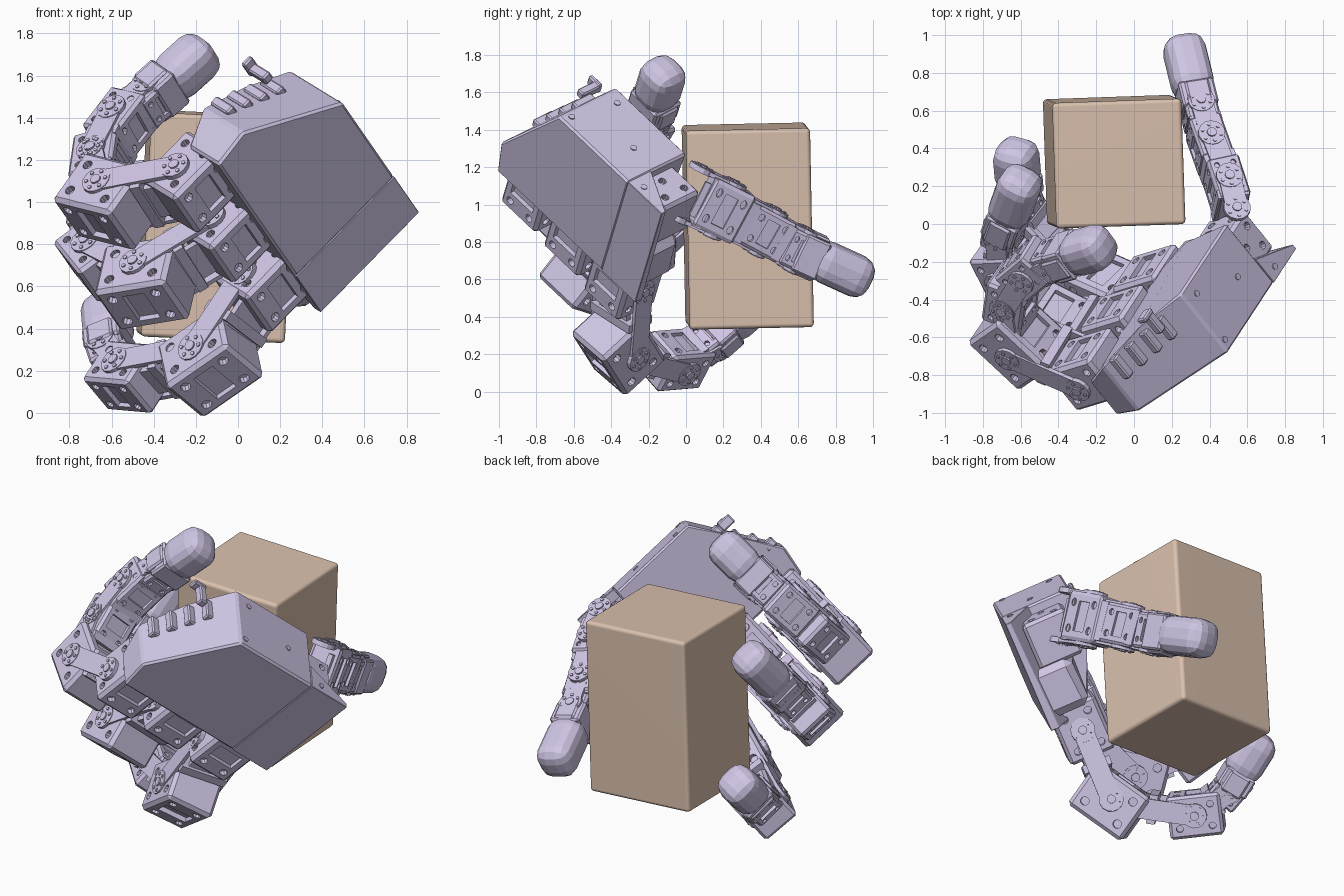
import bpy, bmesh, math
from mathutils import Matrix, Vector, Euler

if "Cube" in bpy.data.objects:
    bpy.data.objects.remove(bpy.data.objects["Cube"])


def material(name, color):
    m = bpy.data.materials.new(name)
    m.diffuse_color = color
    m.use_nodes = True
    m.node_tree.nodes["Principled BSDF"].inputs["Base Color"].default_value = m.diffuse_color
    return m


LILAC = material("lilac_plastic", (0.63, 0.56, 0.78, 1))
TAN = material("tan_card", (0.70, 0.53, 0.42, 1))


def finish(name, bm, matrix, mat=LILAC, bevel=0.0, segs=1):
    bmesh.ops.recalc_face_normals(bm, faces=bm.faces)
    me = bpy.data.meshes.new(name)
    bm.to_mesh(me)
    bm.free()
    me.materials.append(mat)
    ob = bpy.data.objects.new(name, me)
    ob.matrix_world = matrix
    bpy.context.collection.objects.link(ob)
    if bevel:
        b = ob.modifiers.new("bevel", 'BEVEL')
        b.width, b.segments = bevel, segs
    return ob


def add_box(bm, c, size):
    bmesh.ops.create_cube(bm, size=1, matrix=Matrix.Translation(c) @ Matrix.Diagonal((*size, 1)))


def add_cyl(bm, c, r, depth, axis='Z', sides=16):
    rot = {'X': Matrix.Rotation(math.pi / 2, 4, 'Y'), 'Y': Matrix.Rotation(math.pi / 2, 4, 'X'),
           'Z': Matrix.Identity(4)}[axis]
    bmesh.ops.create_cone(bm, cap_ends=True, segments=sides, radius1=r, radius2=r, depth=depth,
                          matrix=Matrix.Translation(c) @ rot)


def frame(origin, x_dir, y_hint):
    # x along the link, y along the hinge
    x = Vector(x_dir).normalized()
    y = (Vector(y_hint) - x * x.dot(Vector(y_hint))).normalized()
    m = Matrix((x, y, x.cross(y))).transposed().to_4x4()
    m.translation = origin
    return m


# Palm frame: s across the knuckles, t toward the fingers, d out of the palm
E1 = Vector((0.43, 0.655, -0.62)).normalized()
PALM = frame((0.86, -0.13, 0.95), E1, (-0.676, -0.19, -0.72))


def at(s, t, d):
    return PALM @ Vector((s, t, d))


def slab(name, outline, bevel=0.012):
    # outline of (s, t, height)
    bm = bmesh.new()
    low = [bm.verts.new((s, t, 0)) for s, t, h in outline]
    top = [bm.verts.new((s, t, h)) for s, t, h in outline]
    bm.faces.new(low)
    bm.faces.new(top)
    for i in range(len(low)):
        j = (i + 1) % len(low)
        bm.faces.new((low[i], low[j], top[j], top[i]))
    return finish(name, bm, PALM, LILAC, bevel)


# Palm housing, thin wrist end and raised wrist block
slab("palm_housing", [(-.27, 0, .43), (-.27, .36, .40), (-.27, .68, .26), (-1.13, .68, .24),
                      (-1.16, .49, .33), (-1.0, .245, .41), (-.84, 0, .43)])
slab("wrist_plate", [(0, 0, .03), (0, .68, .05), (-.275, .68, .2), (-.275, 0, .17)], 0.003)
slab("wrist_block", [(-.02, .33, .26), (-.02, .62, .28), (-.27, .66, .28), (-.27, .33, .3)], 0.04)

# Ribs, cable hook and screw heads on the palm
bm = bmesh.new()
for i in range(4):
    add_box(bm, (-1.11 + i * .06, .42 - i * .09, .27 + i * .015), (.07, .05, .14))
add_box(bm, (-.99, .14, .40), (.05, .05, .14))
add_box(bm, (-1.01, .14, .46), (.09, .06, .03))
finish("palm_ribs", bm, PALM, LILAC, 0.008)
bm = bmesh.new()
for s, d in ((-.8, .06), (-.75, .35), (-.45, .2), (-.2, .05)):
    add_cyl(bm, (s, 0, d), .018, .012, 'Y', 10)
finish("palm_screws", bm, PALM)

# Motor template: bevelled block with drilled screw holes
ML, MW, MH = .33, .26, .27
bm = bmesh.new()
add_box(bm, (0, 0, 0), (ML, MW, MH))
template = finish("motor_template", bm, Matrix(), LILAC, 0.018)
bm = bmesh.new()
for side in (-1, 1):
    for x, z in ((-.1, -.07), (-.1, .07), (0, 0), (.1, -.07), (.1, .07)):
        add_cyl(bm, (x, side * MW / 2, z), .022, .06, 'Y', 10)
    for x, y in ((-.1, -.07), (-.1, .07), (.1, -.07), (.1, .07)):
        add_cyl(bm, (x, y, side * MH / 2), .022, .06, 'Z', 10)
    add_box(bm, (0, 0, side * MH / 2), (.10, .16, .05))
cutter = finish("hole_cutter", bm, Matrix())
mod = template.modifiers.new("holes", 'BOOLEAN')
mod.object, mod.solver = cutter, 'EXACT'
bpy.context.view_layer.update()
MOTOR = bpy.data.meshes.new_from_object(template.evaluated_get(bpy.context.evaluated_depsgraph_get()))
for helper in (template, cutter):
    bpy.data.objects.remove(helper)


def motor(name, matrix, scale=(1, 1, 1)):
    ob = bpy.data.objects.new(name, MOTOR)
    ob.matrix_world = matrix @ Matrix.Diagonal((*scale, 1))
    bpy.context.collection.objects.link(ob)


def bracket(name, a, b, hinge, width):
    # U-shaped link with pivot horns and their screws
    length = (b - a).length
    bm = bmesh.new()
    for side in (-1, 1):
        y = side * (width / 2 + .003)
        add_box(bm, (length / 2, y, 0), (length * .95, .022, .12))
        for x in (0, length):
            add_cyl(bm, (x, y, 0), .072, .03, 'Y', 14)
            add_cyl(bm, (x, y + side * .016, 0), .026, .016, 'Y', 10)
            for k in range(6):
                w = k * math.pi / 3
                add_cyl(bm, (x + .05 * math.cos(w), y + side * .015, .05 * math.sin(w)), .01, .012, 'Y', 8)
    add_box(bm, (length / 2, 0, 0), (.05, width, .17))
    add_box(bm, (length / 2, 0, .05), (length * .6, width * .7, .03))
    finish(name, bm, frame(a, b - a, hinge), LILAC)


def fingertip(name, a, b, hinge, width=.225):
    # Soft rounded tip with a collar
    length = (b - a).length
    bm = bmesh.new()
    add_box(bm, (length * .6, 0, 0), (length * .8, width, width))
    m = frame(a, b - a, hinge)
    finish(name, bm, m, LILAC, width * .36, 3)
    bm = bmesh.new()
    add_box(bm, (length * .15, 0, 0), (length * .34, width * .95, width * .85))
    for side in (-1, 1):
        add_box(bm, (length * .12, side * width * .5, 0), (length * .36, .022, .13))
    finish(name + "_collar", bm, m, LILAC, 0.012)


def digit(name, pts, hinge, scales):
    for i in range(len(pts) - 2):
        a, b = pts[i], pts[i + 1]
        bracket(f"{name}_bracket_{i}", a, b, hinge, MW * scales[i + 1][1])
        motor(f"{name}_motor_{i}", frame(b, pts[i + 2] - a, hinge), scales[i + 1])
    fingertip(name + "_tip", pts[-2], pts[-1], hinge)


# Three fingers: points (s, t, d) from knuckle to tip
BIG, MID, SMALL = (1.15, 1.15, 1.12), (.95, .92, .92), (.62, .72, .68)
FINGERS = {
    "upper_finger": ([(-.97, .80, .22), (-.98, 1.07, .53), (-.96, .93, .78), (-.94, .70, .90),
                      (-.92, .49, .90), (-.905, .13, .885)], (MID, BIG, (.85, .85, .85), (.8, .85, .8), SMALL)),
    "middle_finger": ([(-.60, .80, .2), (-.61, 1.2, .35), (-.60, 1.22, .74), (-.59, 1.05, .98),
                       (-.57, .69, 1.245)], (MID, BIG, MID, SMALL)),
    "lower_finger": ([(-.24, .80, .17), (-.14, 1.22, .16), (-.06, 1.47, .58), (-.04, 1.41, .82),
                      (-.02, 1.2, 1.12)], (MID, BIG, MID, SMALL)),
}
for name, (pts, scales) in FINGERS.items():
    world = [at(*p) for p in pts]
    s, t, d = pts[0]
    motor(name + "_base_motor", frame(at(s, t - .03, d), at(s, 1, 0) - at(s, 0, 0), E1), (1.0, 1.1, 1.05))
    digit(name, world, E1, scales)

# Thumb reaching along the far side of the box
THUMB_HINGE = (0.1, 0.45, 0.87)
thumb = [Vector(p) for p in ((.53, .02, 1.06), (.49, .19, .98), (.40, .42, .86), (.345, .60, .76), (.25, .985, .585))]
motor("thumb_base_motor", frame(at(-.22, .2, .22), E1, PALM.col[1].xyz), (1, 1.1, 1))
digit("thumb", thumb, THUMB_HINGE, (MID, (.75, 1.1, .65), (.75, .9, .65), (.5, .8, .65)))

# Held box
bm = bmesh.new()
add_box(bm, (0, 0, 0), (.685, .665, 1.065))
rot = Euler((math.radians(1.2), math.radians(2.7), math.radians(2.0))).to_matrix().to_4x4()
held = finish("held_box", bm, Matrix.Translation((-.105, .33, .885)) @ rot, TAN, 0.022, 4)
for p in held.data.polygons:
    p.use_smooth = True
held.modifiers.new("normals", 'WEIGHTED_NORMAL')
